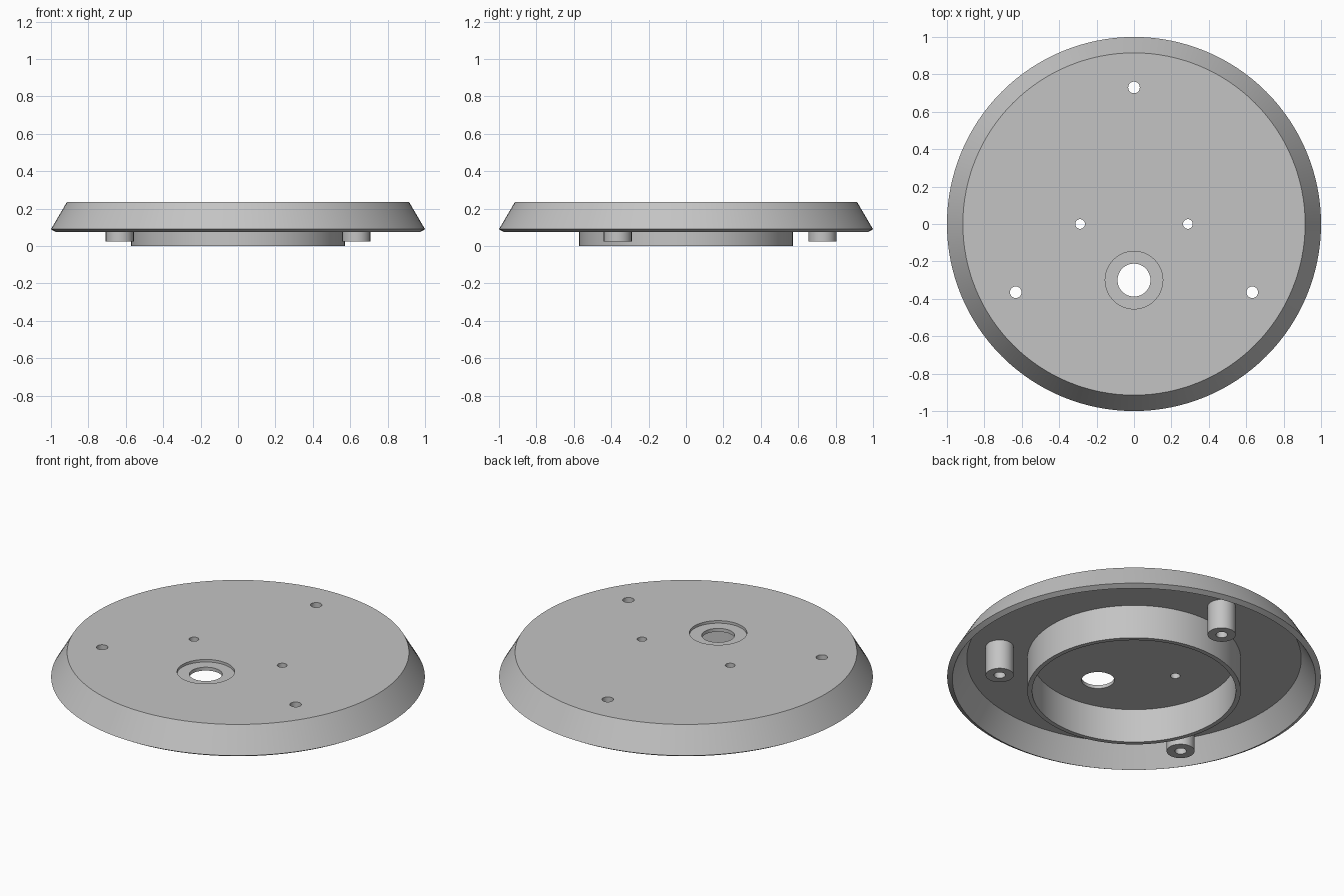
import bpy, bmesh, math

cube = bpy.data.objects.get("Cube")
if cube:
    bpy.data.objects.remove(cube, do_unlink=True)

# Single plain grey material
grey = bpy.data.materials.new("plain_grey")
grey.use_nodes = True
colour = (0.55, 0.55, 0.55, 1)
grey.diffuse_color = colour
grey.node_tree.nodes["Principled BSDF"].inputs["Base Color"].default_value = colour

TOP, CEILING = 0.235, 0.2


def lathe(name, profile, at=(0, 0), segments=128, capped=False):
    """Turn an (r, z) profile, listed counter-clockwise, about a vertical axis."""
    bm = bmesh.new()
    rings = []
    for r, z in profile:
        ring = []
        for i in range(segments):
            a = math.tau * i / segments
            ring.append(bm.verts.new((at[0] + r * math.cos(a), at[1] + r * math.sin(a), z)))
        rings.append(ring)
    for low, high in zip(rings, rings[1:]):
        for i in range(segments):
            j = (i + 1) % segments
            bm.faces.new((low[i], low[j], high[j], high[i]))
    if capped:
        bm.faces.new(rings[0][::-1])
        bm.faces.new(rings[-1])
    mesh = bpy.data.meshes.new(name)
    bm.to_mesh(mesh)
    bm.free()
    obj = bpy.data.objects.new(name, mesh)
    bpy.context.collection.objects.link(obj)
    mesh.materials.append(grey)
    return obj


def activate(obj):
    bpy.ops.object.select_all(action="DESELECT")
    obj.select_set(True)
    bpy.context.view_layer.objects.active = obj


def cut(target, profile, at, segments):
    cutter = lathe("cutter", profile, at, segments, capped=True)
    cutter.hide_render = True
    mod = target.modifiers.new("hole", "BOOLEAN")
    mod.operation = "DIFFERENCE"
    mod.solver = "EXACT"
    mod.object = cutter
    activate(target)
    bpy.ops.object.modifier_apply(modifier=mod.name)
    bpy.data.objects.remove(cutter, do_unlink=True)


def tube(name, inner, outer, bottom, at, segments):
    profile = [(inner, CEILING), (inner, bottom), (outer, bottom), (outer, CEILING)]
    return lathe(name, profile, at, segments)


# Hollow cover with sloping rim
cover = lathe("cover", [(0.895, CEILING), (0.972, 0.074), (1.0, 0.09), (0.915, TOP)], capped=True)
parts = [cover]

# Round wall under the cover
parts.append(tube("inner_ring", 0.545, 0.571, 0, (0, 0), 128))

# Three screw posts with holes running through the cover
for name, angle in (("back", 90), ("right", 210), ("left", 330)):
    a = math.radians(angle)
    spot = (0.73 * math.cos(a), 0.73 * math.sin(a))
    parts.append(tube(name + "_post", 0.031, 0.075, 0.025, spot, 32))
    cut(cover, [(0.031, 0.1), (0.031, 0.3)], spot, 32)

# Pair of small holes
for side in (-1, 1):
    cut(cover, [(0.026, 0.1), (0.026, 0.3)], (side * 0.288, 0), 32)

# Large hole with a shallow recess around it
recess = TOP - 0.015
cut(cover, [(0.088, 0.1), (0.088, recess), (0.154, recess), (0.154, 0.3)], (0, -0.3), 64)

# Smooth round walls, crisp edges
for part in parts:
    activate(part)
    bpy.ops.object.shade_smooth_by_angle(angle=math.radians(25))
